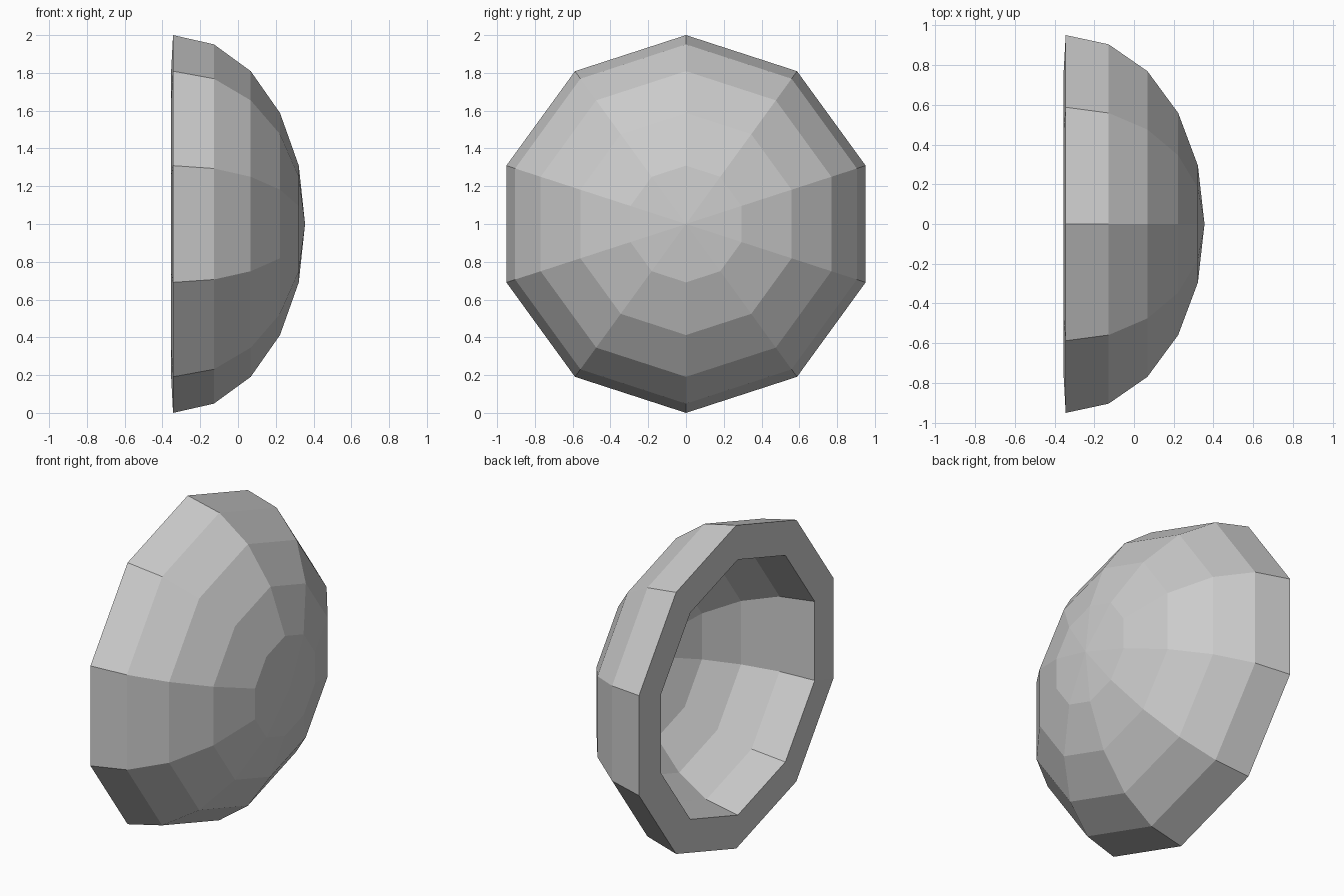
import bpy, bmesh
from math import sin, cos, pi

if "Cube" in bpy.data.objects:
    bpy.data.objects.remove(bpy.data.objects["Cube"])

SIDES = 10
CENTRE_Z = 1.0

# Closed wall section as (x, radius): outer tip, outer rim, inner rim, inner tip
outer = [(-0.344 + 0.7 * sin(k * pi / 10), cos(k * pi / 10)) for k in range(5)]
inner = [(-0.355, 0.79), (-0.14, 0.751), (0.047, 0.635), (0.198, 0.46), (0.293, 0.24)]
profile = outer[::-1] + inner

bm = bmesh.new()


def ring(x, r):
    return [bm.verts.new((x, r * sin(2 * pi * i / SIDES), CENTRE_Z + r * cos(2 * pi * i / SIDES)))
            for i in range(SIDES)]


# Bands of quads along the wall section
rings = [ring(x, r) for x, r in profile]
for a, b in zip(rings, rings[1:]):
    for i in range(SIDES):
        j = (i + 1) % SIDES
        bm.faces.new((a[i], a[j], b[j], b[i]))

# Triangle fans closing the outer and inner tips
for end, x in ((rings[0], 0.355), (rings[-1], 0.32)):
    tip = bm.verts.new((x, 0, CENTRE_Z))
    for i in range(SIDES):
        bm.faces.new((tip, end[i], end[(i + 1) % SIDES]))

bmesh.ops.recalc_face_normals(bm, faces=bm.faces)
mesh = bpy.data.meshes.new("hollow_dome")
bm.to_mesh(mesh)
bm.free()
dome = bpy.data.objects.new("hollow_dome", mesh)
bpy.context.collection.objects.link(dome)
